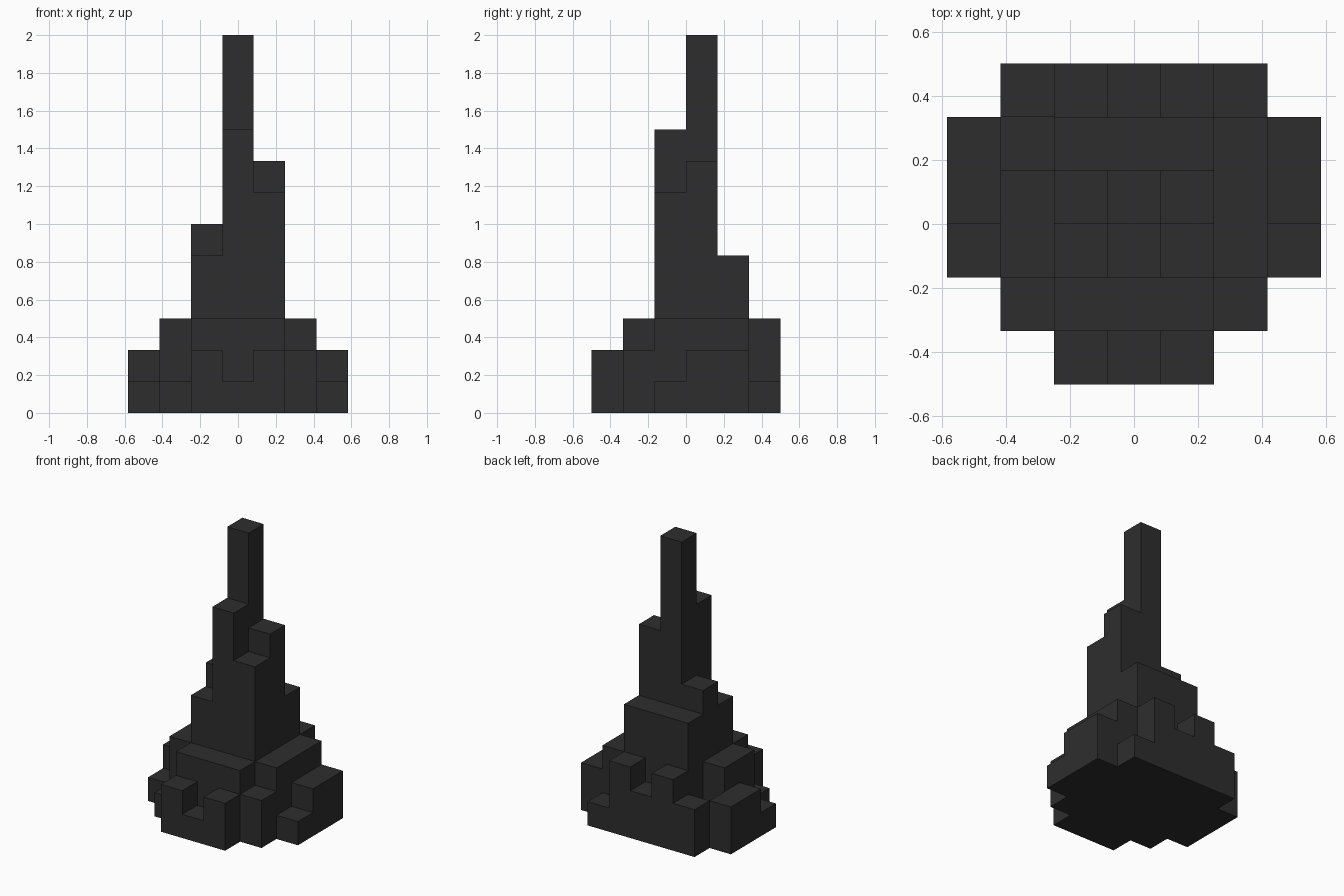
import bpy
import bmesh
from mathutils import Vector

cube = bpy.data.objects.get("Cube")
if cube:
    bpy.data.objects.remove(cube)

UNIT = 1 / 6

# Column heights in blocks, one string per row from front to back
ROWS = ["..212..",
        ".13332.",
        "135973.".replace("73.", "731"),
        "236c832"[:7],
        "2155532",
        ".23231."]


def height(i, j):
    """Number of blocks stacked on a cell."""
    if 0 <= j < len(ROWS) and 0 <= i < len(ROWS[j]) and ROWS[j][i] != ".":
        return int(ROWS[j][i], 16)
    return 0


# Dark stone colour
stone = bpy.data.materials.new("dark_charcoal")
stone.use_nodes = True
colour = (0.027, 0.027, 0.027, 1)
stone.diffuse_color = colour
shader = next(n for n in stone.node_tree.nodes if n.type == "BSDF_PRINCIPLED")
shader.inputs["Base Color"].default_value = colour
shader.inputs["Roughness"].default_value = 0.9


def solid(i, j, k):
    return 0 <= k < height(i, j)


def build_tier(name, low, high):
    """Outer skin of the blocks between two levels, merged into flat faces."""
    bm = bmesh.new()
    for j, row in enumerate(ROWS):
        for i in range(len(row)):
            for k in range(low, min(high, height(i, j))):
                centre = Vector((i - 3, j - 2.5, k + 0.5))
                for axis in range(3):
                    for sign in (-1, 1):
                        n = Vector((0, 0, 0))
                        n[axis] = sign
                        if solid(i + int(n.x), j + int(n.y), k + int(n.z)):
                            continue
                        u = Vector((0, 0, 0))
                        u[(axis + 1) % 3] = 0.5
                        v = n.cross(u)
                        mid = centre + n / 2
                        corners = (mid - u - v, mid + u - v, mid + u + v, mid - u + v)
                        bm.faces.new([bm.verts.new(c * UNIT) for c in corners])
    bmesh.ops.remove_doubles(bm, verts=bm.verts, dist=0.001)
    bmesh.ops.dissolve_limit(bm, angle_limit=0.01, verts=bm.verts, edges=bm.edges)
    mesh = bpy.data.meshes.new(name)
    bm.to_mesh(mesh)
    bm.free()
    mesh.materials.append(stone)
    bpy.context.collection.objects.link(bpy.data.objects.new(name, mesh))


# Stepped base, middle body and thin top
build_tier("stepped_base", 0, 3)
build_tier("tower_body", 3, 6)
build_tier("spire", 6, 12)
